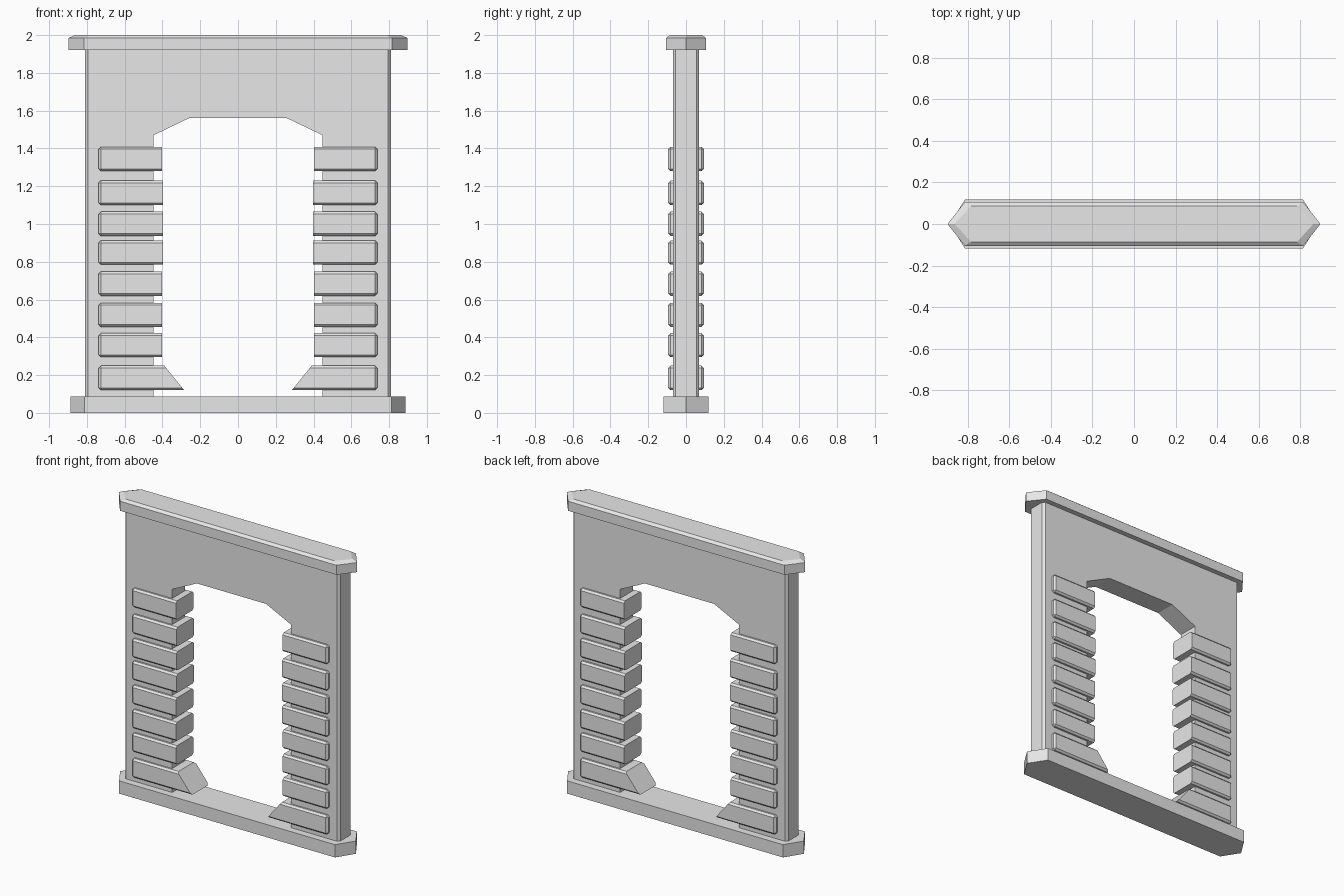
import bpy
import bmesh
from mathutils import Vector

old = bpy.data.objects.get("Cube")
if old:
    bpy.data.objects.remove(old, do_unlink=True)

# Single stone colour
STONE = (0.8, 0.8, 0.8, 1.0)
stone = bpy.data.materials.new("light_grey_stone")
stone.use_nodes = True
stone.diffuse_color = STONE
stone.node_tree.nodes["Principled BSDF"].inputs["Base Color"].default_value = STONE


def extrude_profile(points, direction):
    """Closed prism made from an outline pushed along a direction."""
    bm = bmesh.new()
    face = bm.faces.new([bm.verts.new(p) for p in points])
    grown = bmesh.ops.extrude_face_region(bm, geom=[face])["geom"]
    verts = [g for g in grown if isinstance(g, bmesh.types.BMVert)]
    bmesh.ops.translate(bm, verts=verts, vec=Vector(direction))
    bmesh.ops.recalc_face_normals(bm, faces=bm.faces)
    return bm


def finish(bm, name):
    bmesh.ops.recalc_face_normals(bm, faces=bm.faces)
    mesh = bpy.data.meshes.new(name)
    bm.to_mesh(mesh)
    bm.free()
    mesh.materials.append(stone)
    obj = bpy.data.objects.new(name, mesh)
    bpy.context.collection.objects.link(obj)
    return obj


def pointed_slab(tip, shoulder, half_depth, z):
    """Long hexagon with a point at each end."""
    return [(-tip, 0, z), (-shoulder, -half_depth, z), (shoulder, -half_depth, z),
            (tip, 0, z), (shoulder, half_depth, z), (-shoulder, half_depth, z)]


# Base plinth
finish(extrude_profile(pointed_slab(0.888, 0.813, 0.118, 0), (0, 0, 0.087)), "base_plinth")

# Top cap, with a sloping chamfer around its upper face
cap = extrude_profile(pointed_slab(0.897, 0.815, 0.105, 1.92), (0, 0, 0.065))
upper = max(cap.faces, key=lambda f: f.calc_center_median().z)
rim = bmesh.ops.extrude_face_region(cap, geom=[upper])["geom"]
cap_top = pointed_slab(0.863, 0.785, 0.086, 2.0)
for v in [g for g in rim if isinstance(g, bmesh.types.BMVert)]:
    v.co = min(cap_top, key=lambda p: (Vector(p) - v.co).length)
bmesh.ops.delete(cap, geom=[f for f in cap.faces if f.normal.z > 0.9 and
                            all(abs(v.co.z - 1.985) < 0.001 for v in f.verts)],
                 context='FACES_ONLY')
finish(cap, "top_cap")

# Wall with the angled archway, chamfered on its outer upright edges
HALF_WALL = 0.07
half_outline = [(0.26, 1.56), (0.447, 1.47), (0.447, 0.08), (0.81, 0.08), (0.81, 1.93)]
outline = half_outline + [(-x, z) for x, z in reversed(half_outline)]
wall = extrude_profile([(x, -HALF_WALL, z) for x, z in outline], (0, 2 * HALF_WALL, 0))
corners = [e for e in wall.edges
           if all(abs(v.co.x) > 0.8 for v in e.verts)
           and abs(e.verts[0].co.z - e.verts[1].co.z) > 1]
bmesh.ops.bevel(wall, geom=corners, offset=0.015, segments=1, affect='EDGES')
finish(wall, "arch_wall")

# Jamb blocks: bottom height, top height, inner top and inner bottom
HALF_BLOCK = 0.094
OUTER = 0.738
rows = [(0.12, 0.25, 0.39, 0.285), (0.295, 0.422, 0.402, 0.402),
        (0.455, 0.582, 0.402, 0.402), (0.62, 0.748, 0.402, 0.402),
        (0.785, 0.912, 0.397, 0.397), (0.937, 1.065, 0.398, 0.398),
        (1.1, 1.23, 0.398, 0.398), (1.28, 1.408, 0.402, 0.402)]
for side, label in ((1, "left"), (-1, "right")):
    for number, (low, high, inner_top, inner_low) in enumerate(rows, 1):
        profile = [(inner_low, low), (OUTER, low), (OUTER, high), (inner_top, high)]
        block = extrude_profile([(side * x, -HALF_BLOCK, z) for x, z in profile],
                                (0, 2 * HALF_BLOCK, 0))
        # Soften every edge except those around the inner face
        edges = [e for e in block.edges if any(abs(v.co.x) > 0.7 for v in e.verts)]
        bmesh.ops.bevel(block, geom=edges, offset=0.012, segments=1, affect='EDGES')
        finish(block, f"{label}_jamb_block_{number}")
